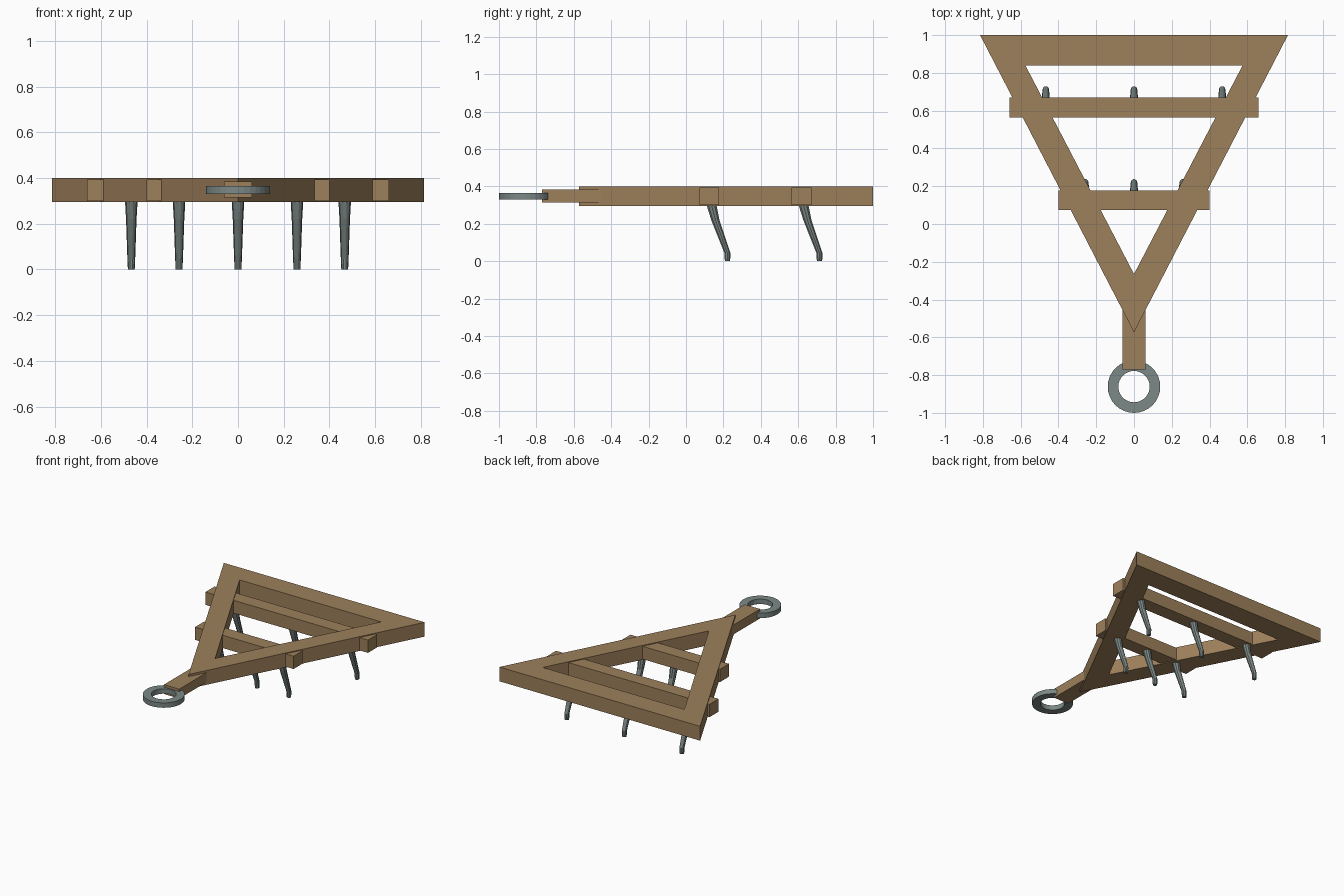
import bpy, bmesh
from math import cos, sin, pi

cube = bpy.data.objects.get("Cube")
if cube:
    bpy.data.objects.remove(cube, do_unlink=True)


def material(name, rgb):
    m = bpy.data.materials.new(name)
    m.use_nodes = True
    m.diffuse_color = (*rgb, 1)
    m.node_tree.nodes["Principled BSDF"].inputs["Base Color"].default_value = (*rgb, 1)
    return m


wood = material("brown wood", (0.34, 0.216, 0.104))
iron = material("grey iron", (0.2, 0.246, 0.236))


def finish(name, bm, mat):
    bmesh.ops.recalc_face_normals(bm, faces=bm.faces)
    mesh = bpy.data.meshes.new(name)
    bm.to_mesh(mesh)
    bm.free()
    mesh.materials.append(mat)
    obj = bpy.data.objects.new(name, mesh)
    bpy.context.collection.objects.link(obj)
    return obj


def loft(name, loops, mat, closed=False):
    """Skin a list of equal point loops; closed joins last to first, else caps the ends."""
    bm = bmesh.new()
    rings = [[bm.verts.new(p) for p in loop] for loop in loops]
    pairs = list(zip(rings, rings[1:]))
    if closed:
        pairs.append((rings[-1], rings[0]))
    else:
        bm.faces.new(rings[0])
        bm.faces.new(rings[-1])
    for a, b in pairs:
        for i in range(len(a)):
            j = (i + 1) % len(a)
            bm.faces.new((a[i], a[j], b[j], b[i]))
    return finish(name, bm, mat)


def hollow(name, outer, inner, z0, z1, mat):
    """Flat plate with a hole, from matching outer and inner outlines."""
    at = lambda pts, z: [(x, y, z) for x, y in pts]
    return loft(name, [at(outer, z0), at(outer, z1), at(inner, z1), at(inner, z0)], mat, True)


def beam(name, half_x, y0, y1, z0, z1):
    rect = [(-half_x, y0), (half_x, y0), (half_x, y1), (-half_x, y1)]
    return loft(name, [[(x, y, z) for x, y in rect] for z in (z0, z1)], wood)


def circle(cx, cy, r, n):
    return [(cx + r * cos(2 * pi * i / n), cy + r * sin(2 * pi * i / n)) for i in range(n)]


# Triangular frame
hollow("triangular_frame",
       [(-0.815, 1), (0.815, 1), (0, -0.573)],
       [(-0.575, 0.84), (0.575, 0.84), (0, -0.265)], 0.295, 0.4, wood)

# Crossbars and drawbar
beam("rear_crossbar", 0.66, 0.565, 0.67, 0.3, 0.394)
beam("front_crossbar", 0.4, 0.073, 0.177, 0.3, 0.394)
beam("drawbar", 0.062, -0.77, -0.4, 0.315, 0.384)

# Towing ring
hollow("towing_ring", circle(0, -0.861, 0.139, 32), circle(0, -0.861, 0.083, 32),
       0.33, 0.366, iron)

# Bent, tapering tines: (y offset, height, radius) from root to tip
PROFILE = [(0, 0.34, 0.028), (0.006, 0.29, 0.027), (0.024, 0.22, 0.023),
           (0.088, 0.045, 0.017), (0.089, 0, 0.015)]
for row, y, spread in (("front", 0.133, 0.258), ("rear", 0.625, 0.467)):
    for side, x in (("right", -spread), ("middle", 0), ("left", spread)):
        loops = [[(px, py, z) for px, py in circle(x, y + dy, r, 10)] for dy, z, r in PROFILE]
        loft(f"{row}_{side}_tine", loops, iron)
